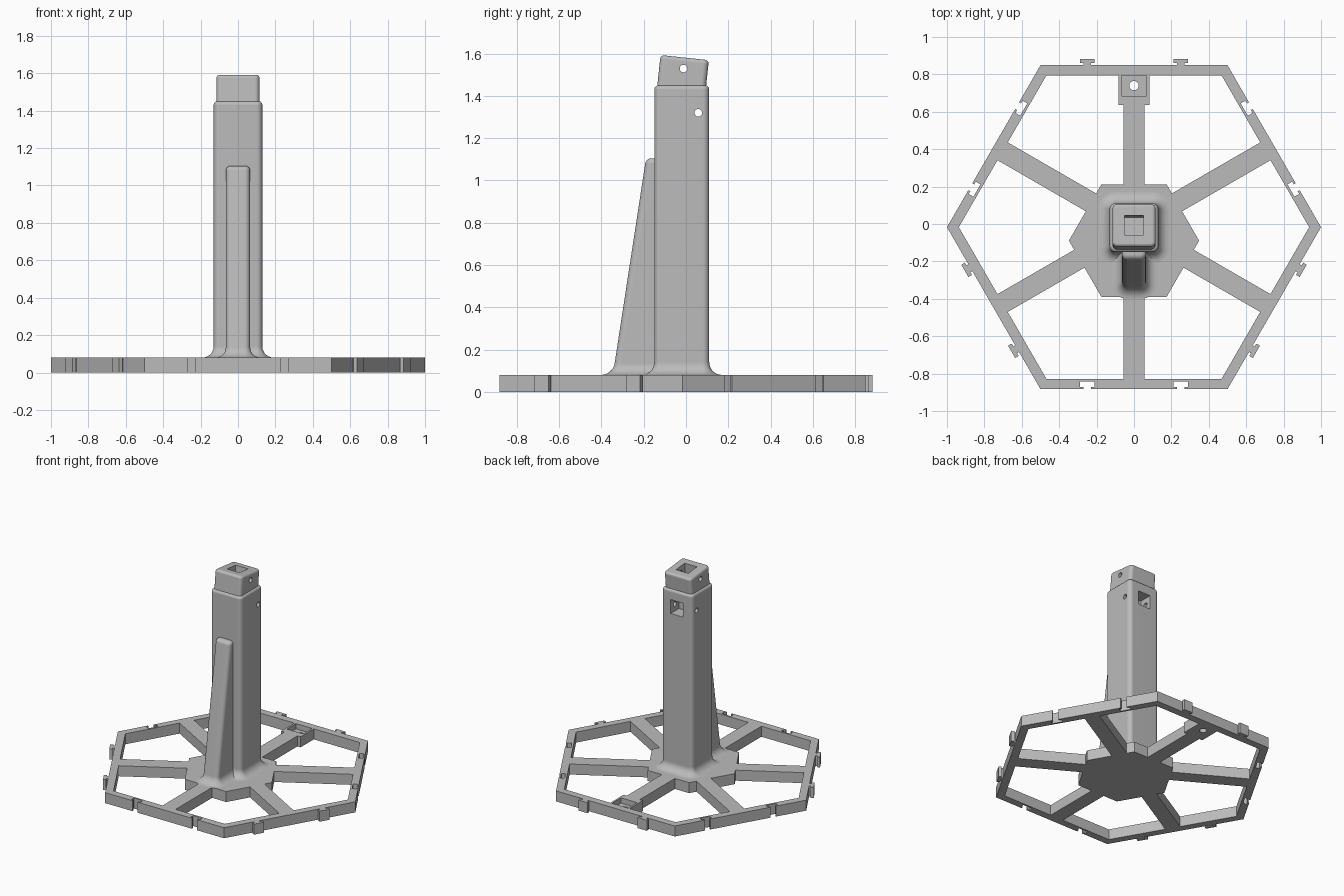
import bpy, bmesh, math
from mathutils import Matrix, Vector

cube = bpy.data.objects.get("Cube")
if cube:
    bpy.data.objects.remove(cube, do_unlink=True)

# Single plain grey material
GREY = (0.5, 0.5, 0.5, 1)
grey = bpy.data.materials.new("plain_grey")
grey.use_nodes = True
grey.diffuse_color = GREY
next(n for n in grey.node_tree.nodes if n.type == 'BSDF_PRINCIPLED').inputs["Base Color"].default_value = GREY

H = 0.08                            # base thickness
CENTRE = Vector((0, -0.017, 0))     # middle of the base frame
APOTHEM = math.sqrt(3) / 2


def make(name, bm):
    bmesh.ops.recalc_face_normals(bm, faces=bm.faces)
    me = bpy.data.meshes.new(name)
    bm.to_mesh(me)
    bm.free()
    me.materials.append(grey)
    ob = bpy.data.objects.new(name, me)
    bpy.context.collection.objects.link(ob)
    return ob


def activate(ob):
    bpy.ops.object.select_all(action='DESELECT')
    ob.select_set(True)
    bpy.context.view_layer.objects.active = ob


def box(name, lo, hi):
    bm = bmesh.new()
    bmesh.ops.create_cube(bm, size=1)
    lo, hi = Vector(lo), Vector(hi)
    for v in bm.verts:
        v.co = Vector(a * b for a, b in zip(v.co, hi - lo)) + (lo + hi) / 2
    return make(name, bm)


def rod(name, centre, radius, length, axis):
    bm = bmesh.new()
    turn = Matrix.Rotation(math.pi / 2, 4, 'Y') if axis == 'X' else Matrix()
    bmesh.ops.create_cone(bm, cap_ends=True, segments=24, radius1=radius, radius2=radius,
                          depth=length, matrix=Matrix.Translation(centre) @ turn)
    return make(name, bm)


def cut(ob, *cutters):
    for c in cutters:
        activate(ob)
        mod = ob.modifiers.new("cut", 'BOOLEAN')
        mod.operation, mod.solver, mod.object = 'DIFFERENCE', 'EXACT', c
        bpy.ops.object.modifier_apply(modifier=mod.name)
        bpy.data.objects.remove(c, do_unlink=True)


def smooth(ob):
    activate(ob)
    bpy.ops.object.shade_smooth_by_angle(angle=math.radians(35))
    ob.modifiers.new("even_shading", 'WEIGHTED_NORMAL').keep_sharp = True


def extrude_up(bm, height):
    geom = bmesh.ops.extrude_face_region(bm, geom=bm.faces[:])["geom"]
    bmesh.ops.translate(bm, verts=[g for g in geom if isinstance(g, bmesh.types.BMVert)],
                        vec=(0, 0, height))


def loft(name, rings):
    """Skin rounded rectangles given as (half_x, y0, y1, corner_radius, z)."""
    bm, loops = bmesh.new(), []
    for hx, y0, y1, r, z in rings:
        pts = []
        corners = ((hx - r, y1 - r), (r - hx, y1 - r), (r - hx, y0 + r), (hx - r, y0 + r))
        for q, (cx, cy) in enumerate(corners):
            for k in range(7):
                a = (q + k / 6) * math.pi / 2
                pts.append(bm.verts.new((cx + r * math.cos(a), cy + r * math.sin(a), z)))
        loops.append(pts)
    for a, b in zip(loops, loops[1:]):
        for i in range(len(a)):
            j = (i + 1) % len(a)
            bm.faces.new((a[i], a[j], b[j], b[i]))
    bm.faces.new(loops[0])
    bm.faces.new(loops[-1])
    return make(name, bm)


def rounding(top, radius, flare=0, bottom=H):
    """Offsets and heights of a flared foot and a rounded top."""
    steps = [math.pi / 2 * k / 7 for k in range(8)]
    foot = [(flare * (1 - math.sin(a)), bottom + flare * (1 - math.cos(a))) for a in steps]
    head = [(radius * (math.cos(a) - 1), top + radius * (math.sin(a) - 1)) for a in steps]
    return (foot if flare else [(0, bottom)]) + head


# Hexagonal frame: edges alternate between T-shaped tabs and matching slots
bm = bmesh.new()
for i in range(6):
    turn = Matrix.Translation(CENTRE) @ Matrix.Rotation(i * math.pi / 3, 4, 'Z')
    sign, depth = (1, 0.034) if i % 2 == 0 else (-1, 0.041)
    outline = [(0.5, 0)]
    for mid in (0.25, -0.25):
        half = [(0.021, 0), (0.021, 0.012), (0.038, 0.012), (0.038, depth)]
        outline += [(mid + x, sign * d) for x, d in half]
        outline += [(mid - x, sign * d) for x, d in reversed(half)]
    outline.append((-0.5, 0))
    inner = APOTHEM - 0.055
    pts = [(x, APOTHEM + d) for x, d in outline]
    pts += [(-inner / math.sqrt(3), inner), (inner / math.sqrt(3), inner)]
    bm.faces.new([bm.verts.new(turn @ Vector((x, y, 0))) for x, y in pts])
bmesh.ops.remove_doubles(bm, verts=bm.verts, dist=0.0005)
extrude_up(bm, H)
make("hexagonal_frame", bm)

# Hub plate
bm = bmesh.new()
bm.faces.new([bm.verts.new((0.348 * math.cos(k * math.pi / 3),
                            0.348 * math.sin(k * math.pi / 3) - 0.089, 0)) for k in range(6)])
extrude_up(bm, H)
make("hub_plate", bm)

# Spokes, the rear one ending at the socket block
for i in range(6):
    end = 0.652 if i == 0 else APOTHEM - 0.055
    spoke = box("spoke_%d" % (i + 1), (-0.055, 0.12, 0), (0.055, end, H))
    spoke.data.transform(Matrix.Translation(CENTRE) @ Matrix.Rotation(i * math.pi / 3, 4, 'Z'))

# Rear socket block with a square recess and a screw hole
block = box("rear_socket", (-0.082, 0.635, 0), (0.082, 0.794, H))
cut(block, box("recess", (-0.068, 0.685, 0.04), (0.068, 0.85, 0.2)),
    rod("screw_hole", (0, 0.74, 0), 0.025, 0.4, 'Z'))

# Column with flared foot, square rear socket and cross pin hole
column = loft("column", [(0.13 + o, -0.15 - o, 0.11 + o, 0.03 + o, z)
                         for o, z in rounding(1.45, 0.02, 0.06)])
cut(column, box("rear_pocket", (-0.053, 0.01, 1.267), (0.053, 0.2, 1.373)),
    rod("pin_hole", (0, 0.058, 1.32), 0.018, 0.6, 'X'))
smooth(column)

# Sloping front rib
rib = loft("front_rib", [(0.065 + o, -0.346 + 0.153 * (z - H) - o, -0.1 + o, 0.03 + o, z)
                         for o, z in rounding(1.105, 0.025, 0.055)])
smooth(rib)

# Tilted head with square top socket and cross pin hole
head = loft("tilted_head", [(0.115 + o, -0.115 - o, 0.115 + o, 0.025 + o, z)
                            for o, z in rounding(0.132, 0.018, 0, -0.03)])
cut(head, box("top_pocket", (-0.052, -0.052, 0.03), (0.052, 0.052, 0.3)),
    rod("pin_hole", (0, 0, 0.08), 0.018, 0.6, 'X'))
head.data.transform(Matrix.Translation((0, -0.02, 1.45)) @ Matrix.Rotation(math.radians(-6), 4, 'X'))
smooth(head)
